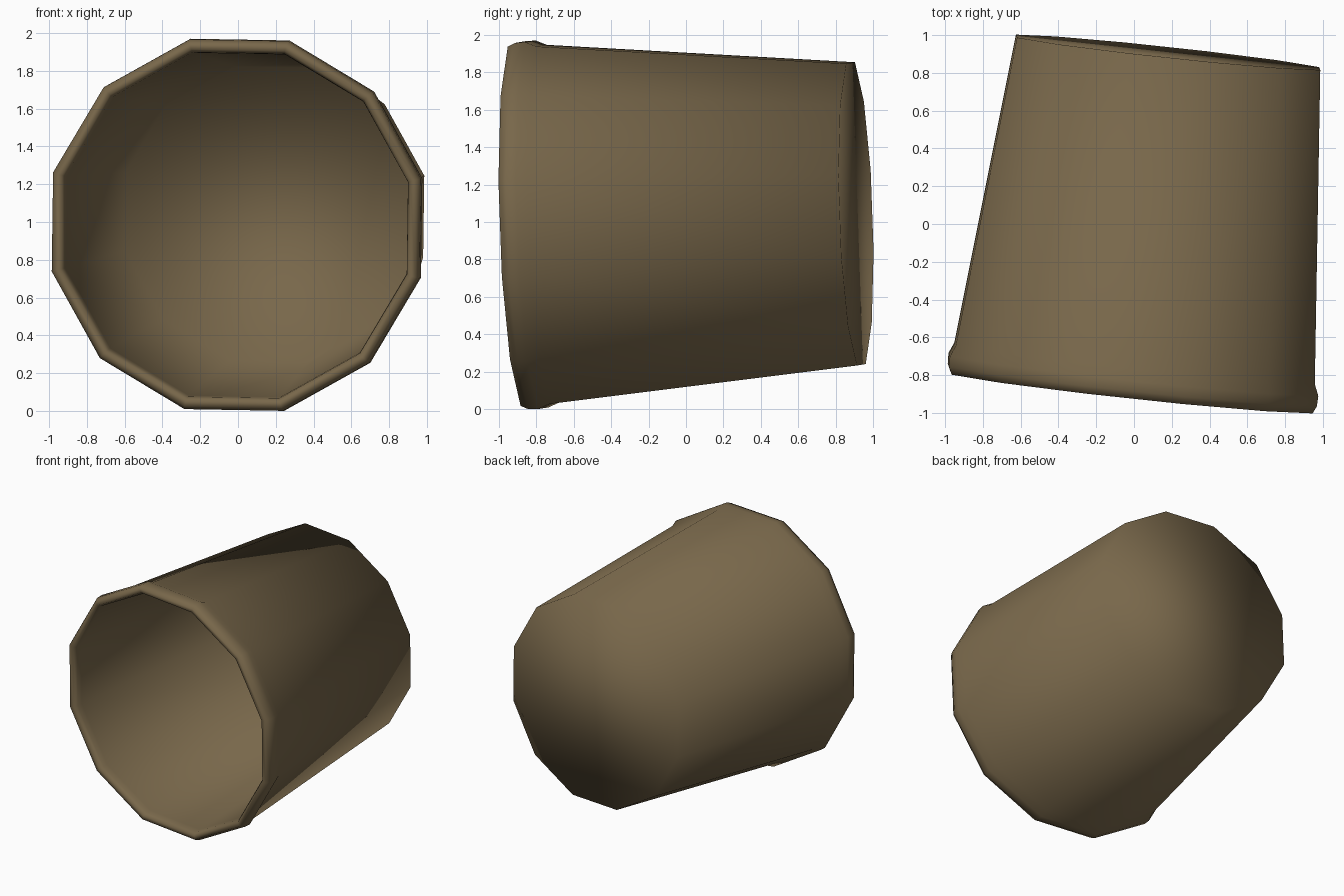
import bpy, bmesh, math
from mathutils import Vector

if "Cube" in bpy.data.objects:
    bpy.data.objects.remove(bpy.data.objects["Cube"])

SIDES = 12
PHASE = math.radians(14.2)

# Tilted axis of the bucket lying on its side
front = Vector((-0.013, -0.892, 0.99))
axis = Vector((0.107, 0.993, 0.034)).normalized()
u = (Vector((1, 0, 0)) - axis * axis.x).normalized()
v = u.cross(axis)

# Profile (radius, distance along axis): outer base, wall, rim bead, inner wall, inner base
profile = [(0.836, 1.812), (0.990, 0.155), (1.016, 0.095), (1.014, 0.04), (0.995, 0.0),
           (0.962, 0.0), (0.945, 0.03), (0.940, 0.07), (0.805, 1.775)]

bm = bmesh.new()
rings = []
for r, t in profile:
    ring = []
    for i in range(SIDES):
        a = PHASE + math.tau * i / SIDES
        ring.append(bm.verts.new(front + axis * t + (u * math.cos(a) + v * math.sin(a)) * r))
    rings.append(ring)
for a, b in zip(rings, rings[1:]):
    for i in range(SIDES):
        j = (i + 1) % SIDES
        bm.faces.new((a[i], a[j], b[j], b[i]))
# Flat outer base and inner floor
bm.faces.new(rings[0])
bm.faces.new(rings[-1])
bmesh.ops.recalc_face_normals(bm, faces=bm.faces)
for f in bm.faces:
    f.smooth = True

# Stand on z = 0, centred on x and y
lo = [min(p.co[k] for p in bm.verts) for k in range(3)]
hi = [max(p.co[k] for p in bm.verts) for k in range(3)]
bmesh.ops.translate(bm, verts=bm.verts,
                    vec=(-(lo[0] + hi[0]) / 2, -(lo[1] + hi[1]) / 2, -lo[2]))

mesh = bpy.data.meshes.new("bucket")
bm.to_mesh(mesh)
bm.free()
mat = bpy.data.materials.new("olive brown")
mat.diffuse_color = (0.188, 0.136, 0.069, 1)
mat.use_nodes = True
mat.node_tree.nodes["Principled BSDF"].inputs["Base Color"].default_value = mat.diffuse_color
mesh.materials.append(mat)
bucket = bpy.data.objects.new("bucket", mesh)
bpy.context.collection.objects.link(bucket)
